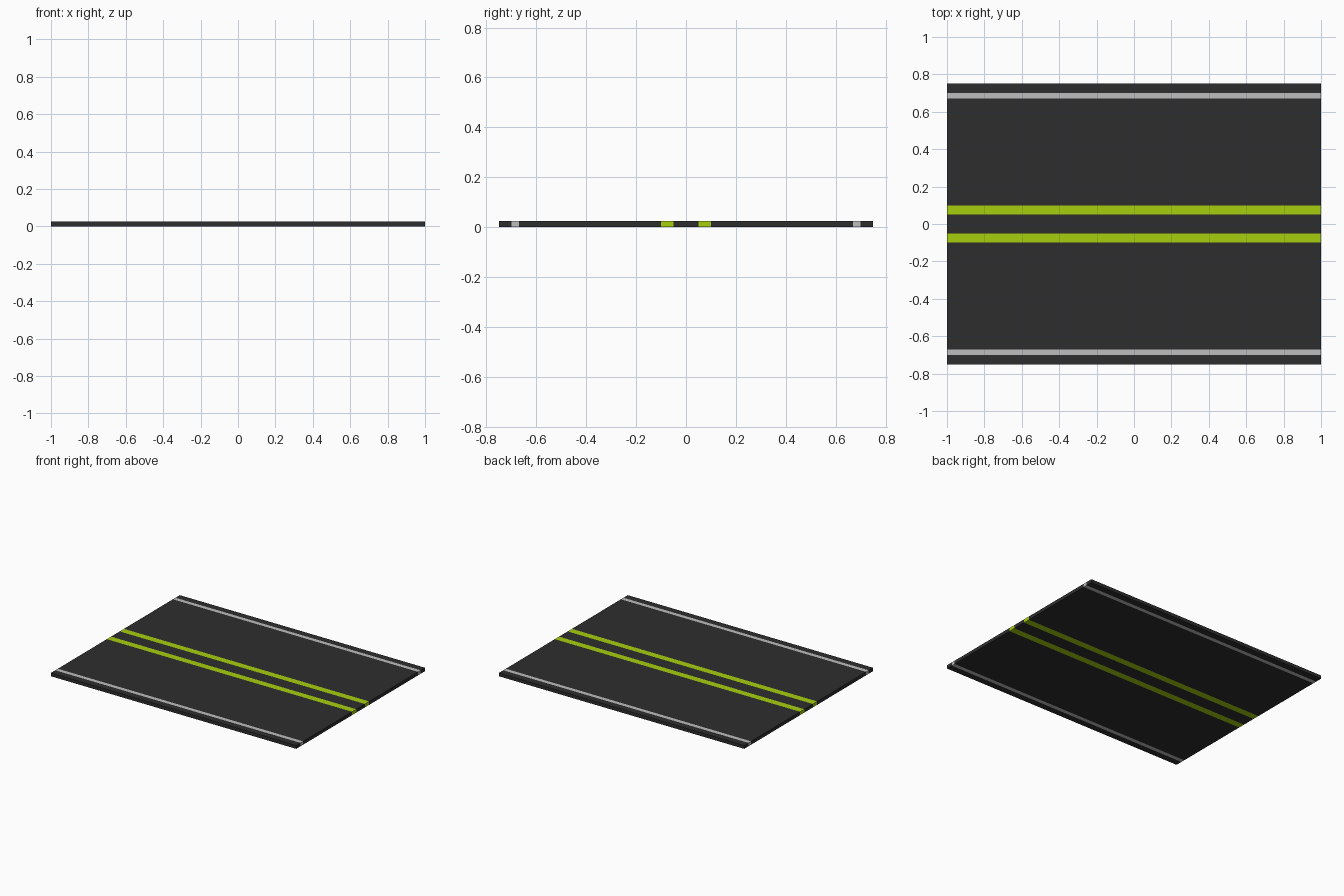
import bpy, bmesh

if "Cube" in bpy.data.objects:
    bpy.data.objects.remove(bpy.data.objects["Cube"])

HALF_LENGTH, HALF_WIDTH, THICKNESS = 1.0, 0.75, 0.025
YELLOW = (0.05, 0.10)   # distance range of the centre lines from the middle
WHITE = (0.67, 0.70)    # distance range of the edge lines


def material(name, rgb):
    m = bpy.data.materials.new(name)
    m.diffuse_color = (*rgb, 1)
    m.use_nodes = True
    m.node_tree.nodes["Principled BSDF"].inputs["Base Color"].default_value = m.diffuse_color
    return m


mesh = bpy.data.meshes.new("road_slab")
road = bpy.data.objects.new("road_slab", mesh)
bpy.context.collection.objects.link(road)
for m in (material("dark asphalt", (0.027, 0.027, 0.027)),
          material("yellow green line", (0.381, 0.617, 0.004)),
          material("light grey line", (0.51, 0.51, 0.51))):
    mesh.materials.append(m)

# Slab
bm = bmesh.new()
bmesh.ops.create_cube(bm, size=1)
bmesh.ops.scale(bm, vec=(2 * HALF_LENGTH, 2 * HALF_WIDTH, THICKNESS), verts=bm.verts)
bmesh.ops.translate(bm, vec=(0, 0, THICKNESS / 2), verts=bm.verts)

# Cut the line borders through the slab on both sides
for edge in (*YELLOW, *WHITE):
    for side in (-1, 1):
        bmesh.ops.bisect_plane(bm, geom=bm.verts[:] + bm.edges[:] + bm.faces[:],
                               plane_co=(0, side * edge, 0), plane_no=(0, 1, 0))

# Colour the lines by distance from the middle
for f in bm.faces:
    y = abs(f.calc_center_median().y)
    if YELLOW[0] < y < YELLOW[1]:
        f.material_index = 1
    elif WHITE[0] < y < WHITE[1]:
        f.material_index = 2
bm.to_mesh(mesh)
bm.free()
